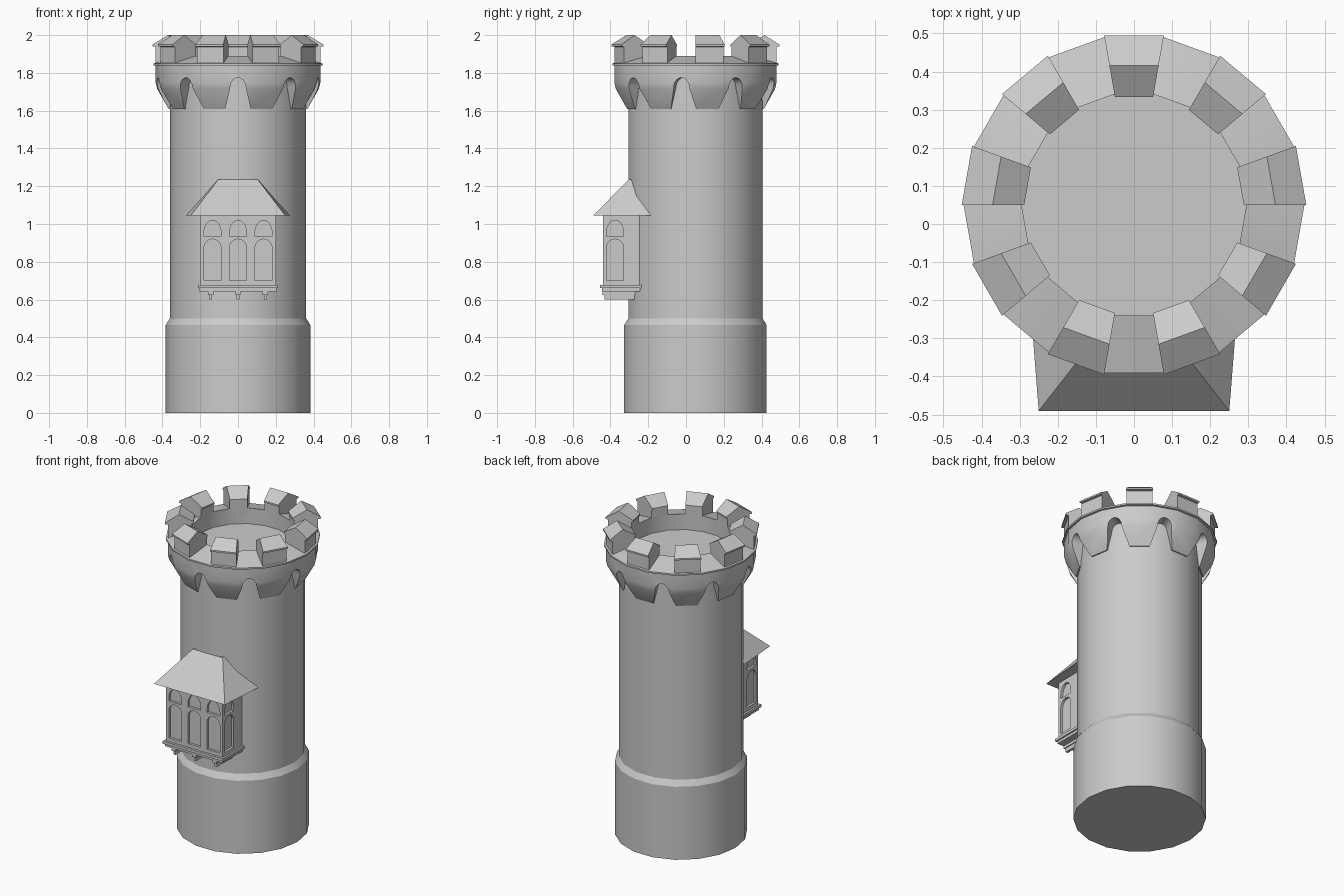
import bpy, bmesh
from math import radians, sin, cos, pi
from mathutils import Matrix, Vector

cube = bpy.data.objects.get("Cube")
if cube:
    bpy.data.objects.remove(cube)

AXIS = Vector((0, 0.05, 0))   # tower centre line
SIDES = 18
STEP = 360 / SIDES

stone = bpy.data.materials.new("grey_stone")
stone.use_nodes = True
GREY = (0.6, 0.6, 0.6, 1)
stone.diffuse_color = GREY
stone.node_tree.nodes["Principled BSDF"].inputs["Base Color"].default_value = GREY


def finish(name, bm):
    bmesh.ops.remove_doubles(bm, verts=bm.verts, dist=1e-5)
    bmesh.ops.recalc_face_normals(bm, faces=bm.faces)
    mesh = bpy.data.meshes.new(name)
    bm.to_mesh(mesh)
    bm.free()
    mesh.materials.append(stone)
    obj = bpy.data.objects.new(name, mesh)
    bpy.context.collection.objects.link(obj)
    return obj


def activate(obj):
    bpy.ops.object.select_all(action="DESELECT")
    obj.select_set(True)
    bpy.context.view_layer.objects.active = obj


def smooth(obj):
    activate(obj)
    bpy.ops.object.shade_smooth_by_angle(angle=radians(30))


def cut(obj, cutter):
    cutter.hide_render = True
    mod = obj.modifiers.new("cut", "BOOLEAN")
    mod.operation, mod.solver, mod.object = "DIFFERENCE", "EXACT", cutter
    activate(obj)
    bpy.ops.object.modifier_apply(modifier=mod.name)
    bpy.data.objects.remove(cutter)


def sweep(bm, profile, start, steps):
    """Turn a closed (radius, height) outline about the tower axis."""
    rings = []
    for i in range(steps + 1):
        a = radians(start + STEP * i)
        rings.append([bm.verts.new(AXIS + Vector((r * cos(a), r * sin(a), z))) for r, z in profile])
    n = len(profile)
    for a, b in zip(rings, rings[1:]):
        for j in range(n):
            k = (j + 1) % n
            if profile[j][0] == 0 and profile[k][0] == 0:
                continue
            quad = [a[j], a[k], b[k], b[j]]
            if profile[j][0] == 0:
                quad = quad[:3]
            elif profile[k][0] == 0:
                quad = [a[j], a[k], b[j]]
            bm.faces.new(quad)
    if steps < SIDES:
        bm.faces.new(rings[0])
        bm.faces.new(rings[-1])


def arch(foot, half, z0, spring, top, n=10):
    """Outline of an arched opening; the foot may be wider than the spring."""
    pts = [(-foot, z0), (foot, z0)]
    return pts + [(half * cos(pi * i / n), spring + (top - spring) * sin(pi * i / n)) for i in range(n + 1)]


def prism(bm, outline, y0, y1, matrix=Matrix()):
    a, b = ([bm.verts.new(matrix @ Vector((x, y, z))) for x, z in outline] for y in (y0, y1))
    bm.faces.new(a)
    bm.faces.new(b)
    for j in range(len(a)):
        bm.faces.new([a[j - 1], a[j], b[j], b[j - 1]])


def box(bm, x0, x1, y0, y1, z0, z1):
    prism(bm, [(x0, z0), (x1, z0), (x1, z1), (x0, z1)], y0, y1)


# Round shaft with its wider foot and sunken roof floor
bm = bmesh.new()
sweep(bm, [(0, 0), (.383, 0), (.383, .465), (.361, .5), (.361, 1.79), (0, 1.79)], 0, SIDES)
smooth(finish("tower_shaft", bm))

# Flared parapet ring with sloping sills
bm = bmesh.new()
sweep(bm, [(.295, 1.61), (.368, 1.61), (.428, 1.715), (.436, 1.75), (.436, 1.838),
           (.447, 1.84), (.447, 1.85), (.295, 1.89)], 0, SIDES)
parapet = finish("parapet", bm)

# Arches between the corbels
bm = bmesh.new()
for i in range(9):
    turn = Matrix.Translation(AXIS) @ Matrix.Rotation(radians(40 * i), 4, "Z")
    prism(bm, arch(.072, .042, 1.59, 1.72, 1.775), -.5, -.345, turn)
cut(parapet, finish("arch_cutter", bm))
smooth(parapet)

# Merlons with ridged caps
bm = bmesh.new()
for i in range(9):
    sweep(bm, [(.295, 1.84), (.436, 1.84), (.436, 1.938), (.452, 1.94), (.452, 1.95),
               (.371, 2.0), (.288, 1.95), (.288, 1.94), (.295, 1.938)], 40 * i, 1)
finish("merlons", bm)

# Bay walls with recessed arched windows
bm = bmesh.new()
box(bm, -.2, .2, -.44, -.15, .66, 1.06)
bay = finish("bay_walls", bm)
bm = bmesh.new()
panes = [arch(.045, .045, .7, .875, .92), arch(.045, .045, .935, .955, 1.02)]
places = [Matrix.Translation((x, -.44, 0)) for x in (-.135, 0, .135)]
places += [Matrix.Translation((s * .2, -.375, 0)) @ Matrix.Rotation(s * pi / 2, 4, "Z") for s in (-1, 1)]
for place in places:
    for pane in panes:
        prism(bm, pane, -.02, .015, place)
cut(bay, finish("window_cutter", bm))
smooth(bay)

# Stepped sill under the bay
bm = bmesh.new()
box(bm, -.212, .212, -.455, -.15, .66, .677)
box(bm, -.203, .203, -.445, -.15, .643, .66)
finish("bay_sill", bm)

# Brackets
bm = bmesh.new()
for x in (-.145, 0, .145):
    box(bm, x - .008, x + .008, -.432, -.25, .6, .643)
    box(bm, x - .014, x + .014, -.442, -.25, .625, .643)
finish("bay_brackets", bm)

# Hipped bay roof running back into the shaft
bm = bmesh.new()
eave = [(-.25, -.49), (.25, -.49), (.275, -.17), (-.275, -.17)]
ridge = [(-.105, -.305), (.105, -.305), (.115, -.17), (-.115, -.17)]
low = [bm.verts.new((x, y, 1.045)) for x, y in eave]
high = [bm.verts.new((x, y, 1.235)) for x, y in ridge]
bm.faces.new(low)
bm.faces.new(high)
for j in range(4):
    bm.faces.new([low[j - 1], low[j], high[j], high[j - 1]])
finish("bay_roof", bm)
